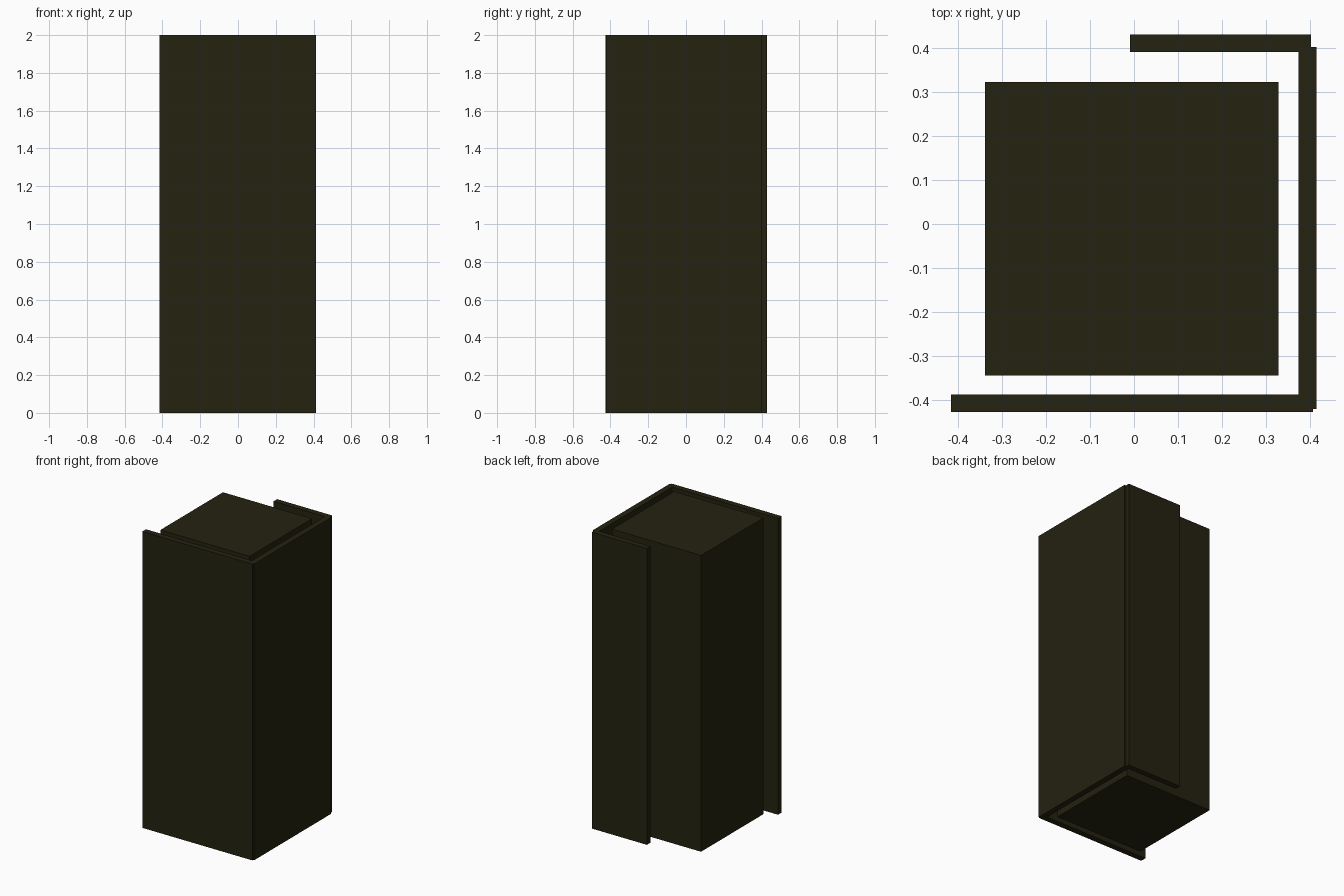
import bpy
import bmesh

if "Cube" in bpy.data.objects:
    bpy.data.objects.remove(bpy.data.objects["Cube"])

olive = bpy.data.materials.new("dark_olive")
olive.diffuse_color = (0.018, 0.016, 0.005, 1)
olive.use_nodes = True
olive.node_tree.nodes["Principled BSDF"].inputs["Base Color"].default_value = olive.diffuse_color

HEIGHT = 2.0


def slab(name, x0, x1, y0, y1):
    """Full-height box standing on the ground."""
    bm = bmesh.new()
    bmesh.ops.create_cube(bm, size=1)
    for v in bm.verts:
        v.co = (x1 if v.co.x > 0 else x0,
                y1 if v.co.y > 0 else y0,
                HEIGHT if v.co.z > 0 else 0)
    mesh = bpy.data.meshes.new(name)
    bm.to_mesh(mesh)
    bm.free()
    mesh.materials.append(olive)
    obj = bpy.data.objects.new(name, mesh)
    bpy.context.collection.objects.link(obj)
    return obj


# Central square column
slab("core_column", -0.338, 0.328, -0.344, 0.322)

# Thin panels wrapped around three sides; the back one is half width
slab("front_panel", -0.416, 0.406, -0.427, -0.387)
slab("right_panel", 0.374, 0.414, -0.42, 0.402)
slab("back_half_panel", -0.009, 0.402, 0.391, 0.43)
